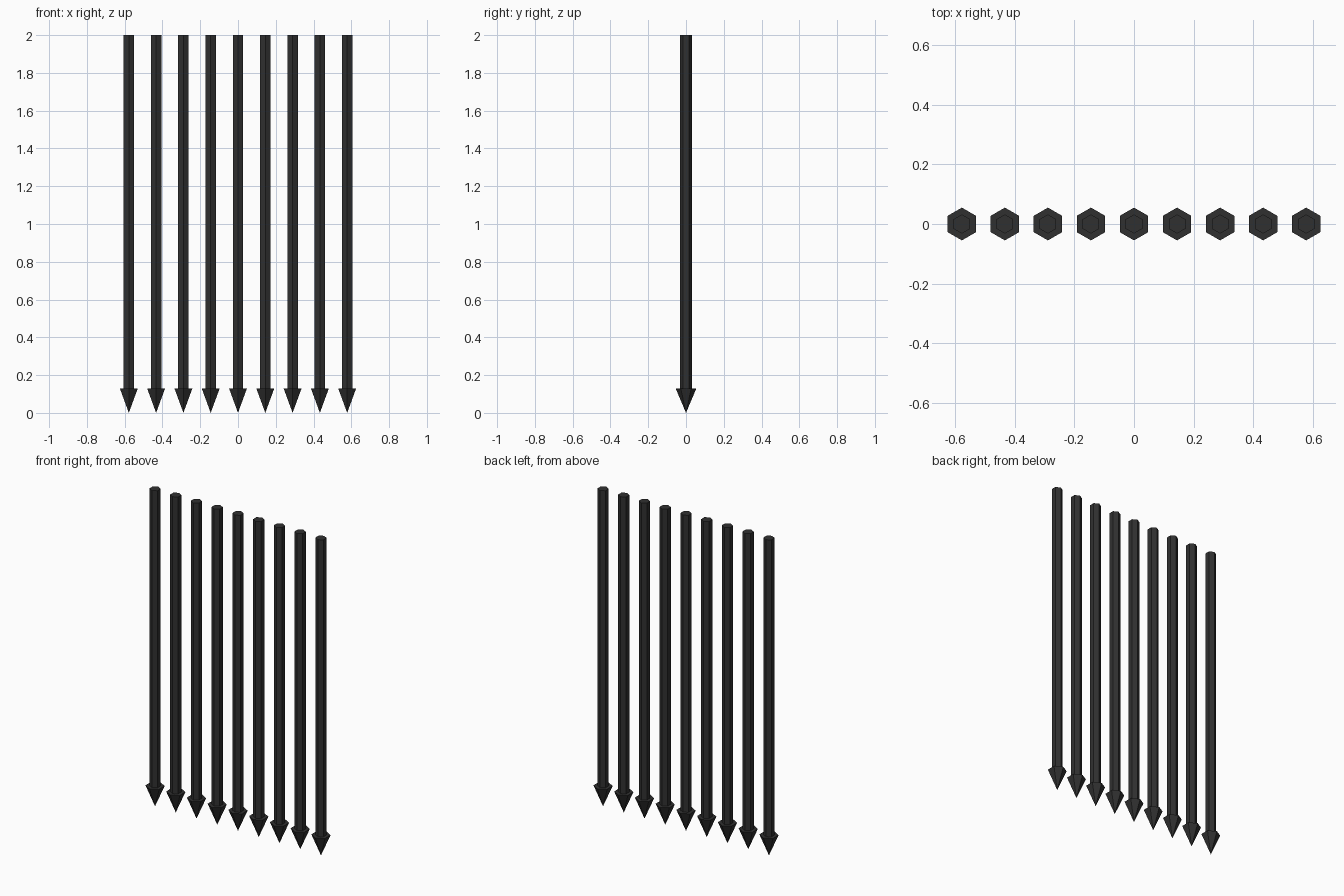
import bpy

if "Cube" in bpy.data.objects:
    bpy.data.objects.remove(bpy.data.objects["Cube"])

COUNT = 9
SPACING = 0.1445
HEAD_H = 0.13

mat = bpy.data.materials.new("black_iron")
mat.diffuse_color = (0.03, 0.03, 0.03, 1)
mat.use_nodes = True
mat.node_tree.nodes["Principled BSDF"].inputs["Base Color"].default_value = mat.diffuse_color


def hex_part(name, x, z0, z1, r_bottom, r_top):
    """Six-sided flat-shaded prism or cone between two heights."""
    bpy.ops.mesh.primitive_cone_add(
        vertices=6, radius1=r_bottom, radius2=r_top, depth=z1 - z0,
        location=(x, 0, (z0 + z1) / 2))
    obj = bpy.context.object
    obj.name = name
    obj.data.materials.append(mat)


# Row of vertical bars, each with a downward spear point
for i in range(COUNT):
    x = (i - (COUNT - 1) / 2) * SPACING
    hex_part(f"bar_shaft_{i + 1}", x, HEAD_H, 2.0, 0.032, 0.032)
    hex_part(f"spear_point_{i + 1}", x, 0.0, HEAD_H, 0.0, 0.055)
